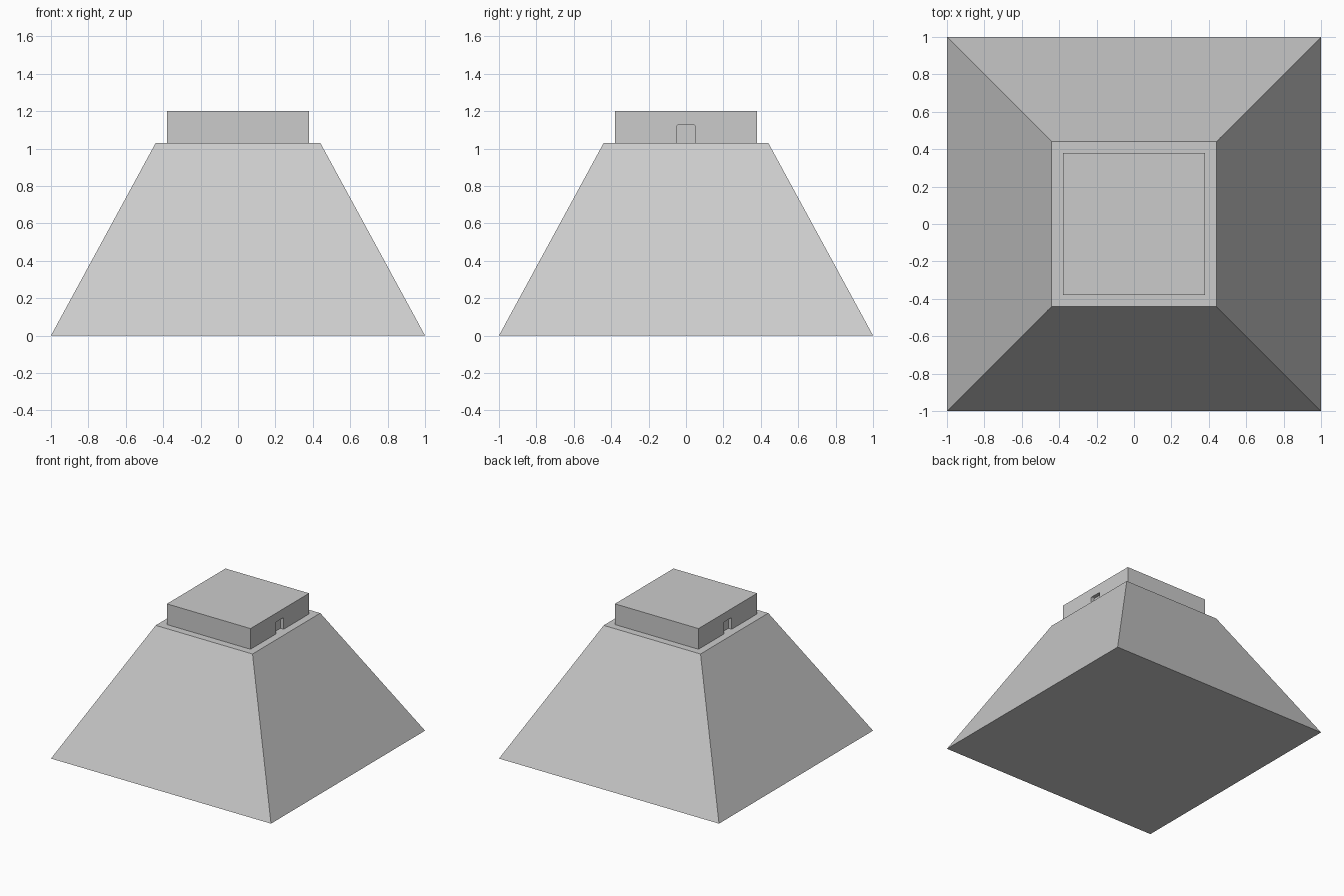
import bpy, bmesh, math

if "Cube" in bpy.data.objects:
    bpy.data.objects.remove(bpy.data.objects["Cube"])

LEDGE, TOP = 1.03, 1.20   # height of the terrace and of the roof
ROOM, DOOR, DEPTH = 0.38, 0.05, 0.03


def make_object(name, bm):
    bmesh.ops.recalc_face_normals(bm, faces=bm.faces)
    mesh = bpy.data.meshes.new(name)
    bm.to_mesh(mesh)
    bm.free()
    obj = bpy.data.objects.new(name, mesh)
    bpy.context.collection.objects.link(obj)
    return obj


def square_block(name, half_low, half_high, z_low, z_high):
    """Four-sided block whose top may be narrower than its base."""
    bm = bmesh.new()
    bmesh.ops.create_cube(bm, size=2)
    for v in bm.verts:
        high = v.co.z > 0
        half = half_high if high else half_low
        v.co = (v.co.x * half, v.co.y * half, z_high if high else z_low)
    return make_object(name, bm)


# Sloping body and the square chamber on its terrace
square_block("pyramid_base", 1.0, 0.44, 0.0, LEDGE)
chamber = square_block("top_chamber", ROOM, ROOM, LEDGE, TOP)

# Doorway profile (y, z) with softened top corners, cut into both x sides
r, door_top = 0.01, 1.127
profile = [(-DOOR, LEDGE - 0.05), (DOOR, LEDGE - 0.05)]
for side, start in ((1, 0), (-1, 90)):
    for step in range(4):
        a = math.radians(start + step * 30)
        profile.append((side * (DOOR - r) + r * math.cos(a),
                        door_top - r + r * math.sin(a)))

bm = bmesh.new()
for side in (-1, 1):
    face = bm.faces.new([bm.verts.new((side * (ROOM - DEPTH), y, z))
                         for y, z in profile])
    out = bmesh.ops.extrude_face_region(bm, geom=[face], use_keep_orig=True)
    verts = [g for g in out["geom"] if isinstance(g, bmesh.types.BMVert)]
    bmesh.ops.translate(bm, verts=verts, vec=(side * 0.1, 0, 0))
cutter = make_object("doorway_cutter", bm)
cutter.hide_render = True
cutter.hide_set(True)

cut = chamber.modifiers.new("doorways", "BOOLEAN")
cut.operation = "DIFFERENCE"
cut.solver = "EXACT"
cut.object = cutter
